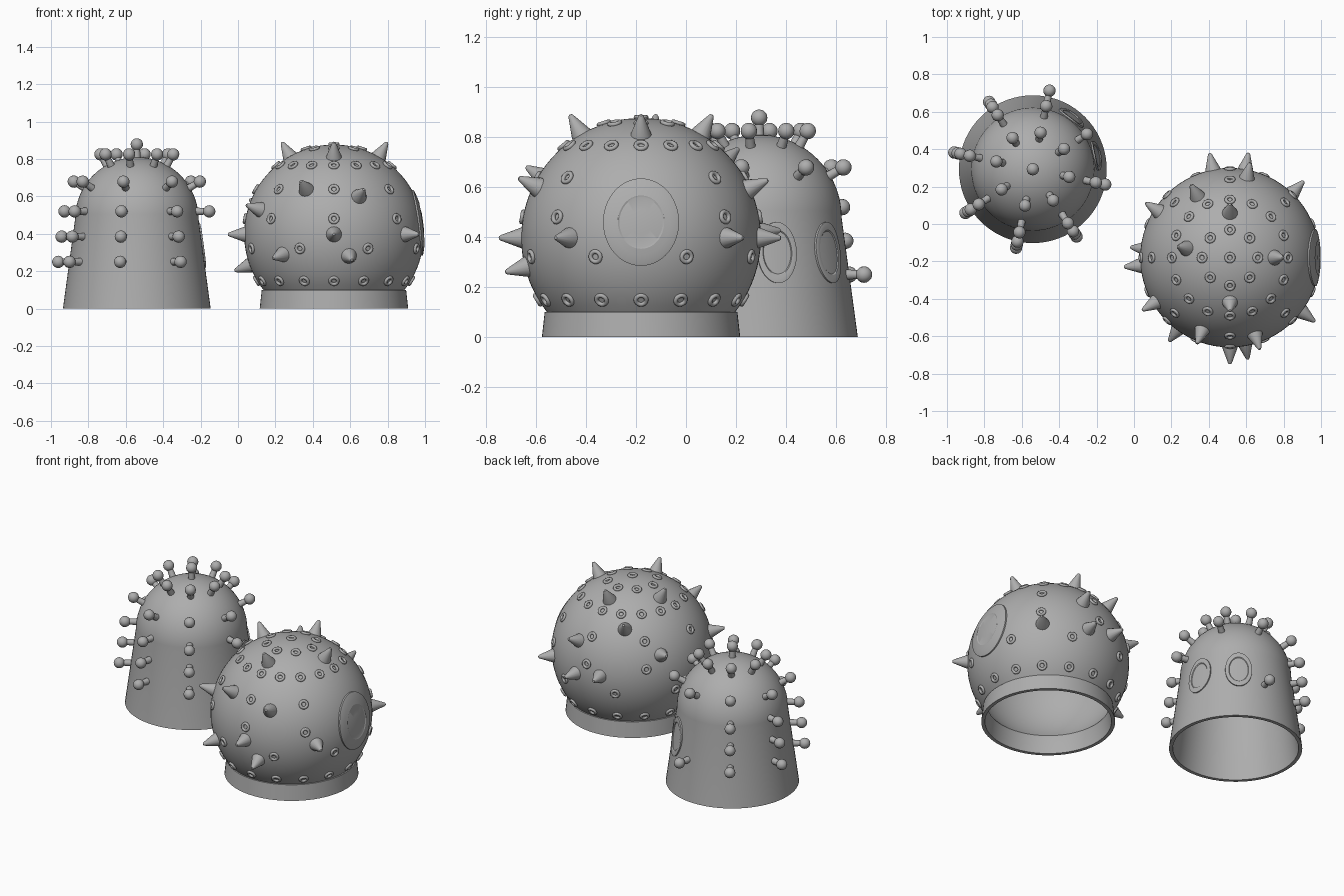
import bpy, bmesh, math
from math import sin, cos, radians, sqrt, pi
from mathutils import Vector, Matrix

cube = bpy.data.objects.get("Cube")
if cube:
    bpy.data.objects.remove(cube, do_unlink=True)

grey = bpy.data.materials.new("plain grey")
grey.use_nodes = True
grey.diffuse_color = (0.42, 0.42, 0.42, 1)
grey.node_tree.nodes["Principled BSDF"].inputs["Base Color"].default_value = (0.42, 0.42, 0.42, 1)

DOME = Vector((-0.541, 0.293, 0))     # axis of the dome helmet
DOME_R, DOME_Z = 0.33, 0.48
BALL = Vector((0.513, -0.18, 0))      # axis of the round helmet
BALL_R, BALL_Z = 0.48, 0.397


def direction(az, el):
    a, e = radians(az), radians(el)
    return Vector((cos(e) * cos(a), cos(e) * sin(a), sin(e)))


def finish(name, bm, location, angle=35):
    bmesh.ops.recalc_face_normals(bm, faces=bm.faces)
    mesh = bpy.data.meshes.new(name)
    bm.to_mesh(mesh)
    bm.free()
    mesh.materials.append(grey)
    obj = bpy.data.objects.new(name, mesh)
    bpy.context.collection.objects.link(obj)
    obj.location = location
    bpy.ops.object.select_all(action='DESELECT')
    obj.select_set(True)
    bpy.context.view_layer.objects.active = obj
    bpy.ops.object.shade_smooth_by_angle(angle=radians(angle))


def lathe(bm, profile, segments, matrix=Matrix(), closed=False):
    """Spin (radius, height) points around z; zero radius makes a pole."""
    rings = []
    for r, z in profile:
        if r < 1e-5:
            rings.append([bm.verts.new(matrix @ Vector((0, 0, z)))])
        else:
            rings.append([bm.verts.new(matrix @ Vector((r * cos(2 * pi * i / segments),
                          r * sin(2 * pi * i / segments), z))) for i in range(segments)])
    pairs = list(zip(rings, rings[1:])) + ([(rings[-1], rings[0])] if closed else [])
    for a, b in pairs:
        if len(a) == len(b) == 1:      # outer pole to inner pole needs no face
            continue
        for i in range(segments):
            j = (i + 1) % segments
            quad = [a[i % len(a)], a[j % len(a)], b[j % len(b)], b[i % len(b)]]
            bm.faces.new(list(dict.fromkeys(quad)))


def aim(point, normal):
    return Matrix.Translation(point) @ normal.to_track_quat('Z', 'Y').to_matrix().to_4x4()


def arc(radius, centre_z, start, end, steps=20):
    angles = [radians(start + (end - start) * i / steps) for i in range(steps + 1)]
    return [(radius * cos(a), centre_z + radius * sin(a)) for a in angles]


def dome_radius(z):
    return DOME_R + 0.065 * (1 - z / DOME_Z) if z < DOME_Z else sqrt(DOME_R**2 - (z - DOME_Z)**2)


def ball_radius(z):
    return sqrt(BALL_R**2 - (z - BALL_Z)**2)


def window(name, location, radius, az, z0, half_w, half_h, inner, segments=64):
    """Thin oval frame with a sunken pane, following a round wall."""
    bm = bmesh.new()
    turn = Matrix.Rotation(radians(az), 3, 'Z')

    def ring(scale, lift):
        verts = []
        for i in range(segments):
            t = 2 * pi * i / segments
            u, z = half_w * scale * cos(t), z0 + half_h * scale * sin(t)
            verts.append(bm.verts.new(turn @ Vector((sqrt(radius(z)**2 - u * u) + lift, u, z))))
        return verts

    steps = [(1, -0.008), (1, 0.008), (0.94, 0.009), ((0.94 + inner) / 2, 0.008),
             (inner + 0.04, 0.007), (inner, 0.003), (inner / 2, 0.003)]
    rings = [ring(*s) for s in steps]
    for a, b in zip(rings, rings[1:]):
        for i in range(segments):
            j = (i + 1) % segments
            bm.faces.new((a[i], a[j], b[j], b[i]))
    bm.faces.new(rings[-1])
    finish(name, bm, location, 30)


# Dome helmet shell, hollow and open below
wall = 0.022
bm = bmesh.new()
lathe(bm, [(dome_radius(0), 0)] + arc(DOME_R, DOME_Z, 0, 90)
      + arc(DOME_R - wall, DOME_Z, 90, 0) + [(dome_radius(0) - wall, 0)], 72, closed=True)
finish("dome_shell", bm, DOME)

# Round helmet shell with its collar
low = math.degrees(math.asin((0.1 - BALL_Z) / BALL_R))
bm = bmesh.new()
lathe(bm, [(0.397, 0), (0.386, 0.1)] + arc(BALL_R, BALL_Z, low, 90, 32)
      + arc(BALL_R - wall, BALL_Z, 90, low, 32) + [(0.364, 0.1), (0.375, 0)], 72, closed=True)
finish("round_shell", bm, BALL)

# Ball-tipped studs on the dome: wall rows first, then the curved crown
studs = [(Vector((0, 0, DOME_Z + DOME_R)), Vector((0, 0, 1)))]
for az in range(-12, 348, 45):
    rows = {-12: [0.52], 33: [], 78: [0.25]}.get(az, [0.25, 0.385, 0.52])
    for z in rows:
        n = direction(az, 0)
        studs.append((n * dome_radius(z) + Vector((0, 0, z)), n))
    for el in (30, 60):
        n = direction(az, el)
        studs.append((n * DOME_R + Vector((0, 0, DOME_Z)), n))
bm = bmesh.new()
for point, normal in studs:
    m = aim(point, normal)
    lathe(bm, [(0.021, -0.012), (0.019, 0.02), (0.017, 0.05)], 12, m)
    bmesh.ops.create_uvsphere(bm, u_segments=16, v_segments=10, radius=0.033,
                              matrix=m @ Matrix.Translation((0, 0, 0.068)))
finish("dome_studs", bm, DOME)

# Spikes on the round helmet, as (azimuth, elevation)
spikes = [(-90, 60), (0, 60), (90, 60), (168, 60), (-90, 0), (185, 0), (-37, 0), (46, 0),
          (80, 0), (101, 3), (-111, 30), (-72, 25), (-126, -13), (-80, -14), (-149, 16),
          (174, -20), (147, 19), (78, 24), (118, 39)]
centre = Vector((0, 0, BALL_Z))
bm = bmesh.new()
for az, el in spikes:
    n = direction(az, el)
    lathe(bm, [(0.043, -0.008), (0.04, 0.004), (0.011, 0.082), (0.007, 0.088), (0, 0.09)],
          16, aim(centre + n * BALL_R, n))
finish("round_spikes", bm, BALL)

# Small rivet rings in rows, kept clear of the spikes and the window
rivets = [(0, 90)]
for el, step, offset in [(72, 45, 0), (50, 22.5, 0), (30, 45, 0), (10, 45, 0),
                         (-9, 45, 22.5), (-31, 22.5, 0)]:
    rivets += [(offset + step * i, el) for i in range(int(360 / step))]
bm = bmesh.new()
for az, el in rivets:
    n = direction(az, el)
    near_spike = any(n.angle(direction(*s)) < radians(8.5) for s in spikes)
    if near_spike or n.angle(direction(0, 7)) < radians(26):
        continue
    section = [(0.021 + 0.009 * cos(2 * pi * k / 8), 0.003 + 0.009 * sin(2 * pi * k / 8))
               for k in range(8)]
    lathe(bm, section, 16, aim(centre + n * BALL_R, n), closed=True)
finish("round_rivets", bm, BALL, 60)

# Viewing windows
window("round_window", BALL, ball_radius, 0, 0.46, 0.152, 0.175, 0.57)
for side, az in (("right", 12), ("left", 53)):
    window("dome_window_" + side, DOME, dome_radius, az, 0.338, 0.08, 0.122, 0.7)
